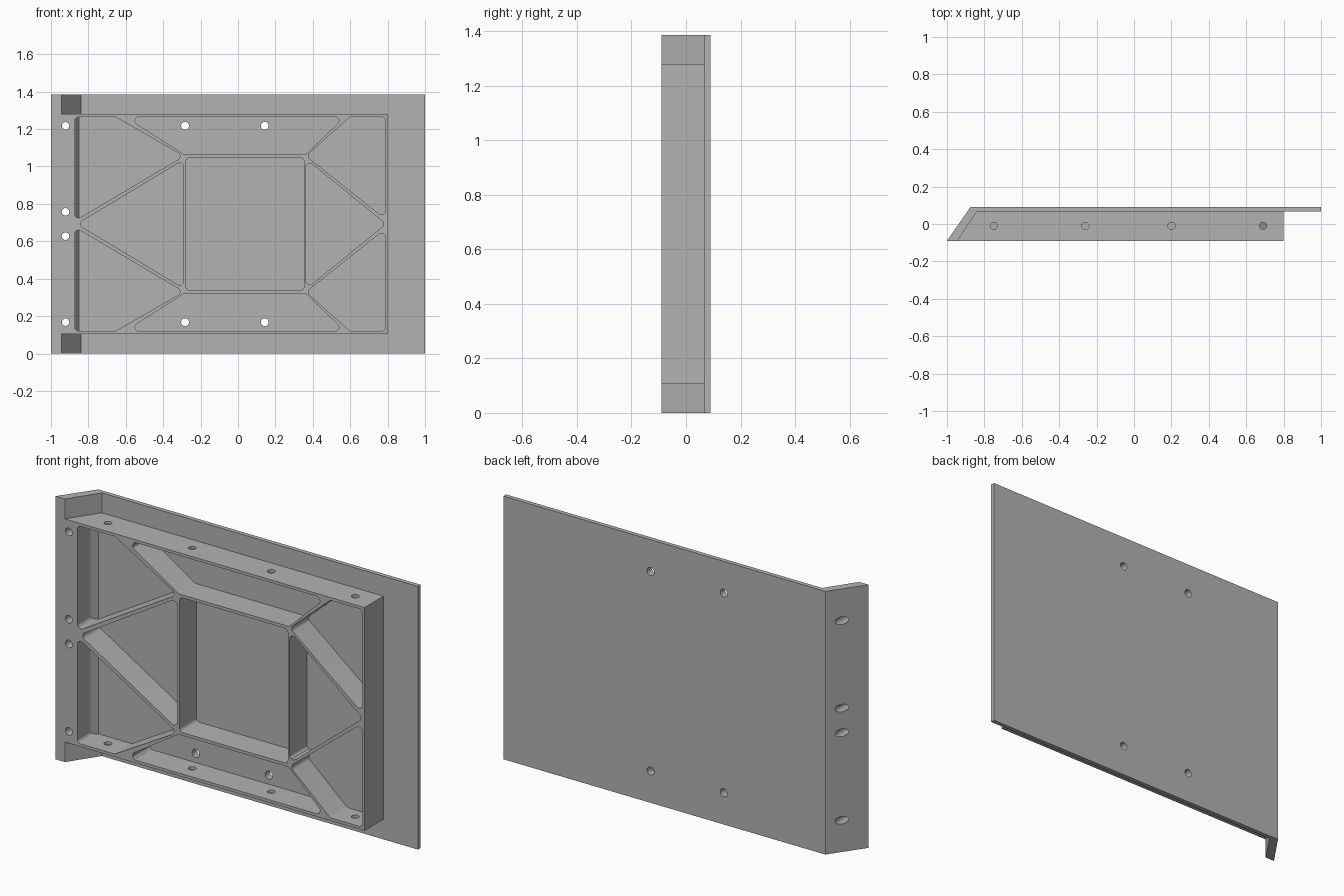
import bpy, bmesh, math
from mathutils import Vector

cube = bpy.data.objects.get("Cube")
if cube:
    bpy.data.objects.remove(cube, do_unlink=True)

HEIGHT, HALF_Y = 1.385, 0.09
PLATE_Y, FLOOR_Y = 0.067, 0.052       # plate front face, pocket floor
RAIL_Z = 0.105                        # gap between plate edge and frame

grey = bpy.data.materials.new("metal grey")
colour = (0.45, 0.45, 0.45, 1)
grey.diffuse_color = colour
grey.use_nodes = True
grey.node_tree.nodes["Principled BSDF"].inputs["Base Color"].default_value = colour


def prism(bm, points, axis, low, high):
    """Extrude a 2D outline: axis 'z' reads points as x,y; axis 'y' as x,z."""
    def place(p, d):
        return (p[0], p[1], d) if axis == "z" else (p[0], d, p[1])
    ends = [[bm.verts.new(place(p, d)) for p in points] for d in (low, high)]
    for ring in ends:
        bm.faces.new(ring)
    n = len(points)
    for i in range(n):
        j = (i + 1) % n
        bm.faces.new((ends[0][i], ends[0][j], ends[1][j], ends[1][i]))


def circle(cx, cy, r, sides=24):
    return [(cx + r * math.cos(math.tau * i / sides),
             cy + r * math.sin(math.tau * i / sides)) for i in range(sides)]


def rounded(points, r=0.02, steps=6):
    """Replace every corner of an outline with a tangent arc."""
    out = []
    pts = [Vector(p) for p in points]
    for i, p in enumerate(pts):
        a = (pts[i - 1] - p).normalized()
        b = (pts[(i + 1) % len(pts)] - p).normalized()
        half = a.angle(b) / 2
        centre = p + (a + b).normalized() * (r / math.sin(half))
        start = p + a * (r / math.tan(half)) - centre
        end = p + b * (r / math.tan(half)) - centre
        for k in range(steps + 1):
            arm = start.lerp(end, k / steps).normalized() * r
            out.append(tuple(centre + arm))
    return out


def make_object(name, bm):
    bmesh.ops.recalc_face_normals(bm, faces=bm.faces)
    mesh = bpy.data.meshes.new(name)
    bm.to_mesh(mesh)
    bm.free()
    mesh.materials.append(grey)
    obj = bpy.data.objects.new(name, mesh)
    bpy.context.collection.objects.link(obj)
    return obj


def cut(obj, cutter):
    bpy.context.view_layer.objects.active = obj
    mod = obj.modifiers.new("cut", "BOOLEAN")
    mod.operation, mod.solver, mod.object = "DIFFERENCE", "EXACT", cutter
    bpy.ops.object.modifier_apply(modifier=mod.name)


# Back plate with the slanted side flange
bm = bmesh.new()
prism(bm, [(-1, -HALF_Y), (-0.875, HALF_Y), (1, HALF_Y), (1, PLATE_Y),
           (-0.84, PLATE_Y), (-0.945, -HALF_Y)], "z", 0, HEIGHT)
plate = make_object("back_plate", bm)

# Solid block that becomes the ribbed frame
bm = bmesh.new()
prism(bm, [(-0.945, -HALF_Y), (0.8, -HALF_Y), (0.8, PLATE_Y), (-0.84, PLATE_Y)],
      "z", RAIL_Z, HEIGHT - RAIL_Z)
frame = make_object("ribbed_frame", bm)

# Pockets between the ribs; the first three repeat above and below
MID, TOP = HEIGHT / 2, 1.265
mirrored = [
    [(-0.872, TOP), (-0.655, TOP), (-0.29, 1.055), (-0.872, 0.71)],
    [(-0.60, TOP), (0.57, TOP), (0.36, 1.063), (-0.285, 1.063)],
    [(0.60, TOP), (0.787, TOP), (0.787, 0.72), (0.365, 1.056)],
]
central = [
    [(-0.278, 1.047), (0.353, 1.047), (0.353, HEIGHT - 1.047), (-0.278, HEIGHT - 1.047)],
    [(-0.292, 1.035), (-0.86, MID), (-0.292, HEIGHT - 1.035)],
    [(0.364, 1.04), (0.79, MID), (0.364, HEIGHT - 1.04)],
]
bm = bmesh.new()
for outline in mirrored:
    prism(bm, rounded(outline), "y", -0.2, FLOOR_Y)
    prism(bm, rounded([(x, HEIGHT - z) for x, z in outline]), "y", -0.2, FLOOR_Y)
for outline in central:
    prism(bm, rounded(outline), "y", -0.2, FLOOR_Y)
pockets = make_object("pocket_cutter", bm)

# Bolt holes through the flange and the plate
bm = bmesh.new()
for offset in (0.065, 0.525):
    for z in (MID - offset, MID + offset):
        prism(bm, circle(-0.922, z, 0.02), "y", -0.2, 0.2)
for x in (-0.283, 0.143):
    for z in (MID - 0.525, MID + 0.525):
        prism(bm, circle(x, z, 0.021), "y", -0.2, 0.2)
bolts = make_object("bolt_hole_cutter", bm)

# Holes through the top and bottom rails
bm = bmesh.new()
for x in (-0.75, -0.26, 0.2, 0.69):
    for z in (0.09, HEIGHT - 0.14):
        prism(bm, circle(x, -0.01, 0.019), "z", z, z + 0.05)
rails = make_object("rail_hole_cutter", bm)

for cutter in (pockets, bolts, rails):
    cutter.hide_render = True
    cut(frame, cutter)
cut(plate, bolts)
for cutter in (pockets, bolts, rails):
    bpy.data.objects.remove(cutter, do_unlink=True)

# Smooth the rounded corners and holes, keep machined edges sharp
bpy.ops.object.select_all(action="DESELECT")
for obj in (plate, frame):
    obj.select_set(True)
bpy.context.view_layer.objects.active = frame
bpy.ops.object.shade_smooth_by_angle(angle=math.radians(25))
